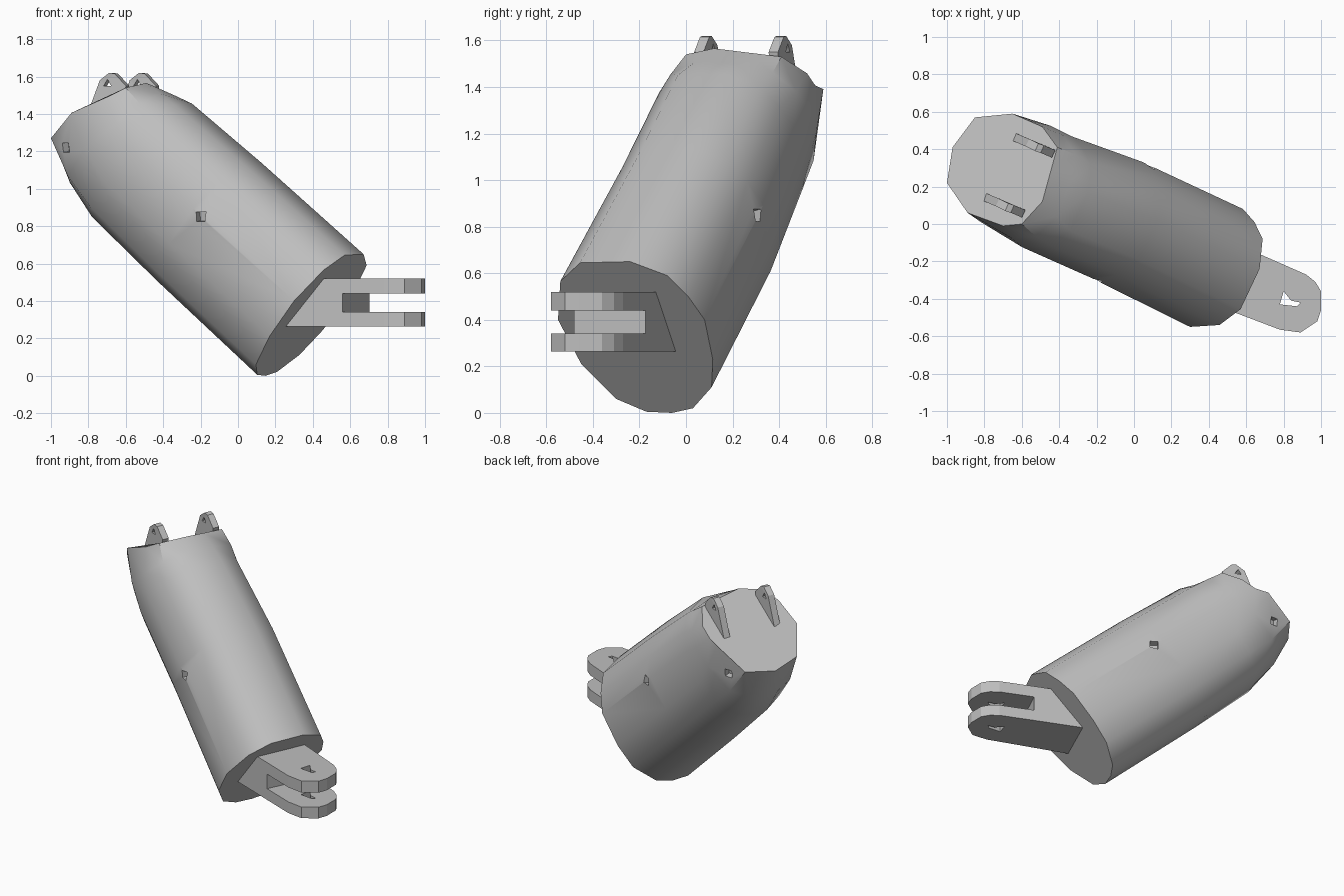
import bpy, bmesh, math
from mathutils import Vector
from mathutils.bvhtree import BVHTree

if "Cube" in bpy.data.objects:
    bpy.data.objects.remove(bpy.data.objects["Cube"], do_unlink=True)

grey = bpy.data.materials.new("plain_grey")
grey.use_nodes = True
colour = (0.52, 0.52, 0.52, 1)
grey.diffuse_color = colour
for node in grey.node_tree.nodes:
    if node.type == 'BSDF_PRINCIPLED':
        node.inputs["Base Color"].default_value = colour


def add_object(name, bm):
    bmesh.ops.recalc_face_normals(bm, faces=bm.faces)
    mesh = bpy.data.meshes.new(name)
    bm.to_mesh(mesh)
    bm.free()
    mesh.materials.append(grey)
    obj = bpy.data.objects.new(name, mesh)
    bpy.context.collection.objects.link(obj)
    return obj


def loft(name, rings):
    """Skin a list of equal-length point rings and cap both ends."""
    bm = bmesh.new()
    loops = [[bm.verts.new(p) for p in ring] for ring in rings]
    n = len(loops[0])
    for a, b in zip(loops, loops[1:]):
        for i in range(n):
            j = (i + 1) % n
            bm.faces.new((a[i], a[j], b[j], b[i]))
    bm.faces.new(loops[0])
    bm.faces.new(loops[-1])
    return add_object(name, bm)


def prism(name, points, sweep):
    """Extrude a flat outline along a vector."""
    sweep = Vector(sweep)
    return loft(name, [[Vector(p) for p in points],
                       [Vector(p) + sweep for p in points]])


def activate(obj):
    bpy.ops.object.select_all(action='DESELECT')
    bpy.context.view_layer.objects.active = obj
    obj.select_set(True)


def cut(target, cutter):
    cutter.hide_render = True
    mod = target.modifiers.new("cut", 'BOOLEAN')
    mod.operation = 'DIFFERENCE'
    mod.solver = 'EXACT'
    mod.object = cutter
    activate(target)
    bpy.ops.object.modifier_apply(modifier=mod.name)
    bpy.data.objects.remove(cutter, do_unlink=True)


# Tilted barrel: lower end outline (y, z) and upper end outline (x, y),
# each laid on its own sloping plane
lower_yz = [(.115, .23), (.08, .4), (.01, .5), (-.08, .59), (-.24, .65),
            (-.455, .645), (-.54, .565), (-.55, .4), (-.45, .21), (-.3, .06),
            (-.17, .005), (-.06, 0), (.03, .02), (.11, .11)]
upper_xy = [(-.65, .59), (-.57, .555), (-.49, .52), (-.41, .41), (-.45, .265),
            (-.49, .12), (-.6, 0), (-.7, -.01), (-.89, .06), (-1, .22),
            (-.985, .315), (-.97, .41), (-.91, .49), (-.85, .57)]
lower = [Vector((.37 + .45 * (y + .2175) + .93 * (z - .315), y, z)) for y, z in lower_yz]
upper = [Vector((x, y, 1.54 + .527 * (x + .6) - .268 * y)) for x, y in upper_xy]
# The two shoulders of the upper rim sit slightly proud
for i in (0, 8):
    upper[i].z += .035


def scaled(ring, centre, factor, new_centre):
    centre, new_centre = Vector(centre), Vector(new_centre)
    return [new_centre + (p - centre) * factor for p in ring]


root = (.375, -.215, .325)
middle = scaled(lower, root, .98, (-.165, .045, .82))
shoulder = scaled(lower, root, .94, (-.525, .19, 1.15))
halfway = [(a + b) / 2 for a, b in zip(shoulder, upper)]
neck_centre = (-.615, .243, 1.28)
neck = scaled(halfway, neck_centre, 1.04, (-.62, .247, 1.27))
barrel = loft("barrel", [lower, middle, shoulder, neck, upper])

# Small square ports in the barrel wall
bm = bmesh.new()
bm.from_mesh(barrel.data)
tree = BVHTree.FromBMesh(bm)
bm.free()
ports = [((-.2, -2, .85), (0, 1, 0)), ((-.92, -2, 1.22), (0, 1, 0)),
         ((2, .31, .85), (-1, 0, 0)), ((-.72, 2, 1.21), (0, -1, 0))]
for origin, direction in ports:
    hit, normal, _, _ = tree.ray_cast(Vector(origin), Vector(direction))
    if hit is None:
        continue
    if normal.dot(Vector(direction)) > 0:
        normal = -normal
    side = normal.cross(Vector((0, 0, 1))).normalized() * .026
    up = normal.cross(side).normalized() * .026
    base = hit + normal * .04
    square = [base + side + up, base - side + up, base - side - up, base + side - up]
    cut(barrel, prism("port_cutter", square, normal * -.08))
activate(barrel)
bpy.ops.object.shade_smooth_by_angle(angle=math.radians(41))

# Fork at the lower end: one plate with a slot and a pin hole
outline = [(.24, -.36), (.53, -.47), (.78, -.565), (.89, -.58), (.98, -.52),
           (1, -.46), (1, -.36), (.97, -.31), (.92, -.27), (.67, -.16), (.38, -.035)]
fork = prism("fork", [(x, y, .263) for x, y in outline], (0, 0, .257))
slot = [(.55, -.50), (.73, -.12), (1.2, -.2), (1.2, -.8), (.6, -.8)]
cut(fork, prism("slot_cutter", [(x, y, .34) for x, y in slot], (0, 0, .1)))
pin_hole = [(.78, -.43), (.80, -.36), (.84, -.41), (.89, -.42), (.87, -.44)]
cut(fork, prism("pin_cutter", [(x, y, .1) for x, y in pin_hole], (0, 0, .6)))

# Pair of pierced lugs on the upper end
lug_profile = [(-.80, .145, 1.39), (-.73, .115, 1.58), (-.68, .09, 1.62),
               (-.65, .08, 1.615), (-.59, .055, 1.55), (-.60, .06, 1.49)]
eye = [(-.71, .105, 1.55), (-.69, .095, 1.585), (-.67, .087, 1.55)]
across = Vector((.41, .91, 0))
for name, shift in (("front_lug", (0, 0, 0)), ("back_lug", (.16, .32, 0))):
    move = Vector(shift)
    half = across * .022
    lug = prism(name, [Vector(p) + move - half for p in lug_profile], half * 2)
    cut(lug, prism("eye_cutter", [Vector(p) + move - across * .1 for p in eye], across * .2))
